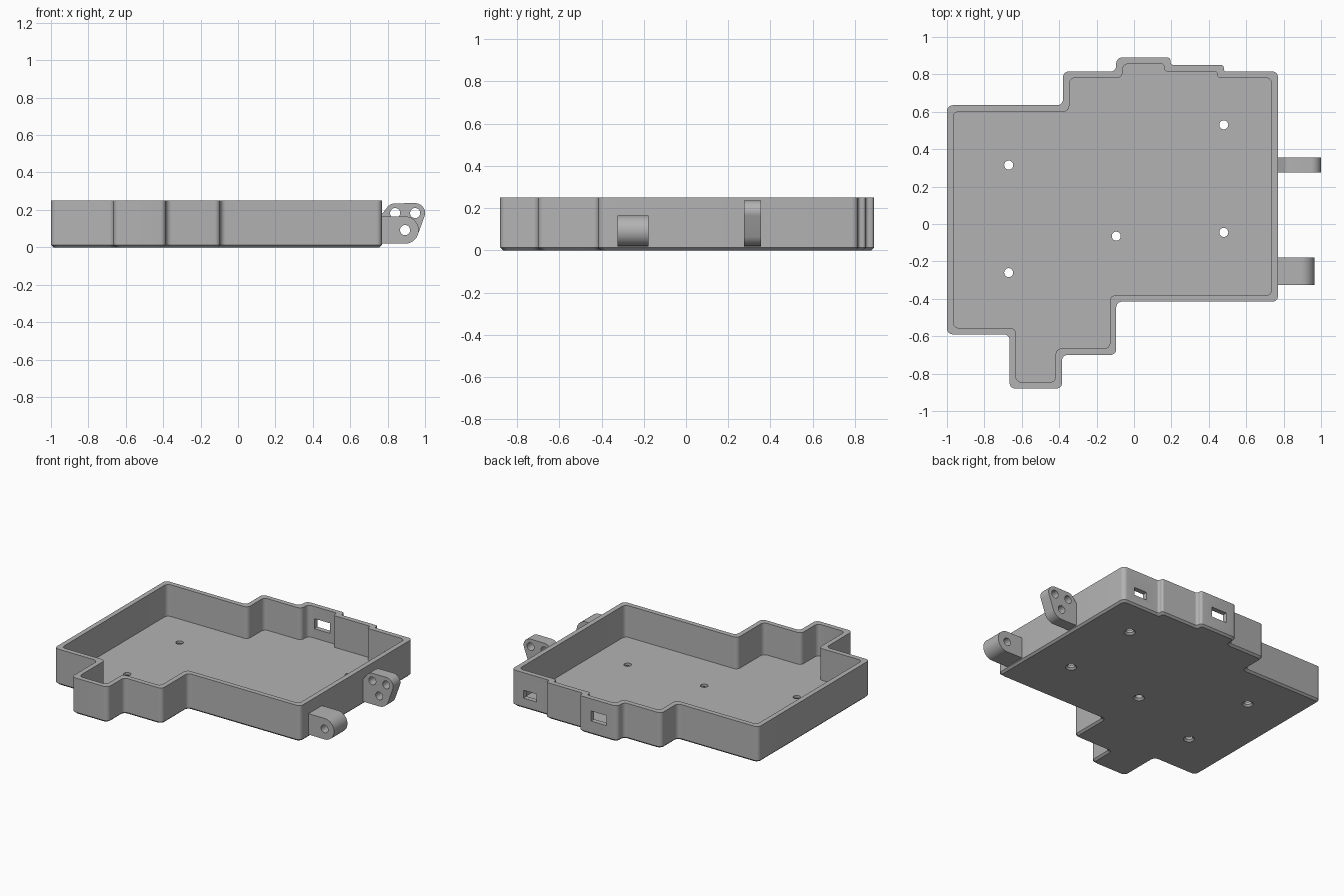
import bpy
import bmesh
from math import sin, cos, pi, radians
from mathutils import Vector, Matrix
from mathutils.geometry import convex_hull_2d

if "Cube" in bpy.data.objects:
    bpy.data.objects.remove(bpy.data.objects["Cube"])

grey = bpy.data.materials.new("grey plastic")
grey.use_nodes = True
GREY = (0.45, 0.45, 0.45, 1)
grey.diffuse_color = GREY
grey.node_tree.nodes["Principled BSDF"].inputs["Base Color"].default_value = GREY

HEIGHT, FLOOR, WALL, CHAMFER = 0.25, 0.03, 0.034, 0.013
X_SIDE = 0.77


def make_object(name, bm):
    bmesh.ops.recalc_face_normals(bm, faces=bm.faces)
    mesh = bpy.data.meshes.new(name)
    bm.to_mesh(mesh)
    bm.free()
    mesh.materials.append(grey)
    obj = bpy.data.objects.new(name, mesh)
    bpy.context.scene.collection.objects.link(obj)
    return obj


def loft(bm, loops):
    """Skin a stack of equal-length point loops and cap both ends."""
    rings = [[bm.verts.new(p) for p in loop] for loop in loops]
    n = len(rings[0])
    for a, b in zip(rings, rings[1:]):
        for i in range(n):
            j = (i + 1) % n
            bm.faces.new((a[i], a[j], b[j], b[i]))
    bm.faces.new(rings[0])
    bm.faces.new(rings[-1])


def circle(x, y, r, n=32):
    return [Vector((x + r * cos(2 * pi * i / n), y + r * sin(2 * pi * i / n)))
            for i in range(n)]


def cut(obj, bm):
    """Subtract a temporary solid from the object."""
    cutter = make_object("cutter", bm)
    cutter.hide_render = True
    mod = obj.modifiers.new("cut", 'BOOLEAN')
    mod.operation = 'DIFFERENCE'
    mod.solver = 'EXACT'
    mod.object = cutter
    select(obj)
    bpy.ops.object.modifier_apply(modifier=mod.name)
    bpy.data.objects.remove(cutter)


def select(obj):
    bpy.ops.object.select_all(action='DESELECT')
    obj.select_set(True)
    bpy.context.view_layer.objects.active = obj


def smooth(obj):
    select(obj)
    bpy.ops.object.shade_smooth_by_angle(angle=radians(32))


# Tray outline, counter-clockwise from the front corner at -x
outline = [Vector(p) for p in (
    (-1, -0.59), (-0.665, -0.59), (-0.665, -0.88), (-0.385, -0.88),
    (-0.385, -0.7), (-0.095, -0.7), (-0.095, -0.415), (X_SIDE, -0.415),
    (X_SIDE, 0.815), (0.48, 0.815), (0.48, 0.85), (0.195, 0.85),
    (0.195, 0.89), (-0.095, 0.89), (-0.095, 0.815), (-0.38, 0.815),
    (-0.38, 0.635), (-1, 0.635))]


def tray_loop(inset, z, radius=0.03, steps=6):
    """Inset the square-cornered outline and round its corners."""
    n = len(outline)
    pts = []
    for i, p in enumerate(outline):
        d0 = (p - outline[i - 1]).normalized()
        d1 = (outline[(i + 1) % n] - p).normalized()
        pts.append(p + inset * Vector((-d0.y - d1.y, d0.x + d1.x)))
    loop = []
    for i, p in enumerate(pts):
        back, ahead = pts[i - 1] - p, pts[(i + 1) % n] - p
        r = min(radius, 0.4 * back.length, 0.4 * ahead.length)
        u, v = back.normalized() * r, ahead.normalized() * r
        for k in range(steps + 1):
            t = k / steps * pi / 2
            q = p + u * (1 - sin(t)) + v * (1 - cos(t))
            loop.append((q.x, q.y, z))
    return loop


# Tray: chamfered base, straight walls, hollow inside
bm = bmesh.new()
loft(bm, [tray_loop(CHAMFER, 0), tray_loop(0, CHAMFER), tray_loop(0, HEIGHT),
          tray_loop(WALL, HEIGHT), tray_loop(WALL, FLOOR)])
tray = make_object("tray", bm)

# Countersunk screw holes in the floor
bm = bmesh.new()
for x, y in ((-0.67, 0.315), (-0.67, -0.26), (-0.095, -0.065),
             (0.48, -0.045), (0.48, 0.53)):
    loft(bm, [[(*p, z) for p in circle(x, y, r)]
              for z, r in ((-0.01, 0.046), (0.012, 0.024), (0.06, 0.024))])
cut(tray, bm)

# Port windows in the back wall
bm = bmesh.new()
for x, y, z, w, h in ((0.63, 0.8, 0.1, 0.1, 0.055),
                      (0.047, 0.872, 0.13, 0.12, 0.07)):
    bmesh.ops.create_cube(bm, size=1, matrix=Matrix.Translation((x, y, z))
                          @ Matrix.Diagonal((w, 0.08, h, 1)))
cut(tray, bm)
smooth(tray)


# Hinge lugs on the +x wall: hulls of circles and wall points, drawn in x and z
def lug(name, y0, y1, discs, wall_top, holes):
    pts = [Vector((X_SIDE - 0.01, z)) for z in (0.02, wall_top)]
    for d in discs:
        pts += circle(*d, n=48)
    hull = [pts[i] for i in convex_hull_2d(pts)]
    bm = bmesh.new()
    loft(bm, [[(p.x, y, p.y) for p in hull] for y in (y0, y1)])
    obj = make_object(name, bm)
    bm = bmesh.new()
    for x, z in holes:
        loft(bm, [[(p.x, y, p.y) for p in circle(x, z, 0.027)]
                  for y in (y0 - 0.02, y1 + 0.02)])
    cut(obj, bm)
    smooth(obj)


pin = (0.893, 0.092)
lug("front_lug", -0.325, -0.178, [(*pin, 0.073)], 0.165, [pin])
lug("back_lug", 0.275, 0.355,
    [(*pin, 0.073), (0.84, 0.183, 0.052), (0.947, 0.183, 0.053)], 0.165,
    [pin, (0.84, 0.183), (0.947, 0.183)])
